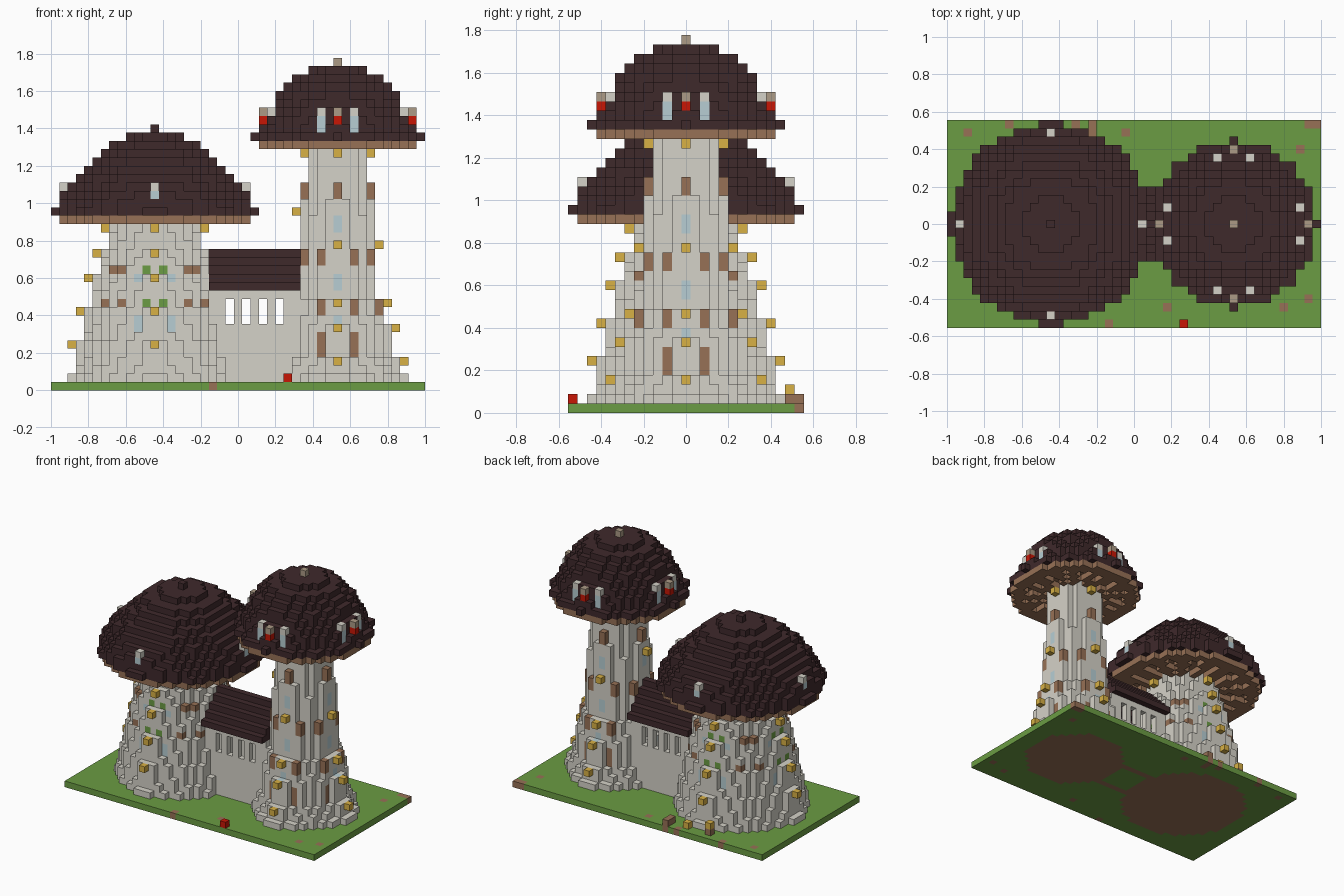
import bpy
import bmesh
from math import atan2, pi
from mathutils import Vector

cube = bpy.data.objects.get("Cube")
if cube:
    bpy.data.objects.remove(cube, do_unlink=True)

UNIT = 2 / 45  # edge of one building block


def linear(c):
    c /= 255
    return c / 12.92 if c <= 0.04045 else ((c + 0.055) / 1.055) ** 2.4


def make_material(name, *rgb):
    mat = bpy.data.materials.new(name)
    mat.use_nodes = True
    colour = [linear(c) for c in rgb] + [1]
    mat.diffuse_color = colour
    bsdf = next(n for n in mat.node_tree.nodes if n.type == "BSDF_PRINCIPLED")
    bsdf.inputs["Base Color"].default_value = colour
    return mat


MATS = {
    "stone": make_material("pale stone", 213, 210, 200),
    "dark": make_material("dark roof", 63, 41, 43),
    "wood": make_material("brown wood", 151, 113, 86),
    "gold": make_material("gold lantern", 216, 177, 69),
    "grass": make_material("grass green", 107, 156, 67),
    "glass": make_material("pale blue glass", 183, 206, 212),
    "red": make_material("red", 200, 22, 5),
    "beige": make_material("beige", 172, 155, 134),
}

blocks = {}  # (x, y, z) -> (part, colour)
SIDES = [(1, 0), (0, 1), (-1, 0), (0, -1)]


def put(part, colour, xs, ys, zs):
    for x in xs:
        for y in ys:
            for z in zs:
                blocks[x, y, z] = (part, colour)


def disc(square):
    """Cells whose squared distance from the axis is within the limit."""
    span = range(-12, 13)
    return [(x, y) for x in span for y in span if x * x + y * y <= square]


def place(part, colour, cx, out, across, levels, sides=SIDES):
    """Set a block on each side of a tower at a given distance out."""
    for ux, uy in sides:
        for a in {across, -across}:
            for z in levels:
                blocks[cx + ux * out - uy * a, uy * out + ux * a, z] = (part, colour)


def paint(part, colour, cx, across, levels):
    """Recolour the outermost block of a part on each side."""
    for ux, uy in SIDES:
        for a in {across, -across}:
            for z in levels:
                for d in range(12, 0, -1):
                    key = (cx + ux * d - uy * a, uy * d + ux * a, z)
                    if blocks.get(key, ("",))[0] == part:
                        blocks[key] = (part, colour)
                        break


def tower(part, cx, profile, ribs):
    """Tapering round wall from (level, squared radius) points, plus a
    stepped rib on each side from (reach, top level) points."""
    for (z0, s0), (z1, s1) in zip(profile, profile[1:]):
        for z in range(z0, z1 + 1):
            for x, y in disc(s0 + (s1 - s0) * (z - z0) / (z1 - z0)):
                blocks[cx + x, y, z] = (part, "stone")
    for reach, top in ribs:
        for out in range(1, reach + 1):
            for across in (0, 1):
                place(part, "stone", cx, out, across, range(1, top + 1))
    for x, y in disc(profile[0][1]):
        blocks[cx + x, y, 0] = ("ground", "wood")


def cap(part, cx, base, rim, squares):
    """Stepped dome with a wooden underside cut by radial gill grooves."""
    for i, square in enumerate(squares):
        for x, y in disc(square):
            blocks[cx + x, y, base + i] = (part, "dark")
    inner = set(disc((rim - 1) ** 2))
    for x, y in disc(rim * rim + rim):
        groove = (x, y) in inner and int((atan2(y, x) + pi) * 16 / pi) % 2
        blocks[cx + x, y, base - 1 + groove] = (part + "_lining", "wood")


# Ground slab with bare earth spots
put("ground", "grass", range(-22, 23), range(-12, 13), [0])
for x, y in [(-20, 11), (-15, 12), (-7, 12), (-5, 11), (-5, 12), (-1, 11), (20, 9), (21, 12),
             (22, 12), (21, -9), (18, -10), (4, -10), (-3, -12)]:
    put("ground", "wood", [x], [y], [0])

# Hall between the towers: slit walls and stepped gable roof
HALL = range(-3, 8)
for y in (-3, 3):
    put("hall_wall", "stone", HALL, [y], range(1, 13))
    put("ground", "wood", HALL, [y], [0])
    for x in range(-1, 6, 2):
        for z in (8, 9, 10):
            del blocks[x, y, z]
for i in range(5):
    put("hall_roof", "dark", HALL, {i - 4, 4 - i}, [12 + i])
    if i < 4:
        put("hall_roof", "dark", HALL, {i - 3, 3 - i}, [12 + i])

# Wide tower
WIDE = -10
cap("wide_cap", WIDE, 21, 11, [145, 137, 125, 112, 98, 80, 62, 48, 32, 10])
put("wide_cap", "dark", [WIDE], [0], [31])
paint("wide_cap", "glass", WIDE, 0, [23])
place("wide_cap_windows", "stone", WIDE, 11, 0, [24])
tower("wide_tower", WIDE, [(1, 90), (2, 86), (5, 76), (6, 70), (7, 67), (9, 62), (10, 57),
                           (13, 47), (14, 45), (16, 35), (17, 32), (20, 27), (21, 26)],
      [(10, 1), (9, 5), (8, 9), (7, 13), (6, 16)])
for across, colour, levels in [(4, "wood", [10, 14]), (1, "grass", [10, 14]),
                               (2, "glass", [7, 8, 13])]:
    paint("wide_tower", colour, WIDE, across, levels)
for out, z in [(10, 5), (9, 9), (8, 13), (7, 16)]:
    place("wide_tower_lanterns", "gold", WIDE, out, 0, [z], SIDES[1:])
place("wide_tower_lanterns", "gold", WIDE, 6, 0, [19])

# Tall tower
TALL = 12
cap("tall_cap", TALL, 30, 9, [98, 83, 78, 67, 58, 50, 37, 26, 10])
place("tall_cap", "dark", TALL, 10, 0, [30])
put("tall_cap_knob", "beige", [TALL], [0], [39])
paint("tall_cap", "glass", TALL, 2, [31, 32])
place("tall_cap_windows", "stone", TALL, 8, 2, [33])
place("tall_cap_windows", "red", TALL, 9, 0, [32])
place("tall_cap_windows", "beige", TALL, 9, 0, [33])
tower("tall_tower", TALL, [(1, 58), (2, 50), (3, 43), (4, 39), (7, 35), (8, 32), (10, 29),
                           (11, 22), (16, 20), (20, 18), (24, 16), (25, 14), (30, 13)],
      [(8, 1), (7, 3), (6, 7), (5, 10), (4, 20)])
for across, colour, levels in [(0, "wood", [23, 24]), (2, "wood", [4, 5, 6, 9, 10, 15, 16]),
                               (0, "glass", [7, 8, 12, 13, 19, 20])]:
    paint("tall_tower", colour, TALL, across, levels)
for out, z in [(8, 3), (7, 7), (6, 10), (5, 17)]:
    place("tall_tower_lanterns", "gold", TALL, out, 0, [z], SIDES[:2] + SIDES[3:])
place("tall_tower_lanterns", "gold", TALL, 5, 0, [21], SIDES[2:3])
place("tall_tower_lanterns", "gold", TALL, 4, 0, [28])

# Loose blocks on the grass
put("red_block", "red", [6], [-12], [1])
put("yard_blocks", "wood", [-5], [11, 12], [1])
put("yard_blocks", "gold", [-8], [11], [1])
put("yard_blocks", "wood", [-12], [11], [1])
put("yard_blocks", "gold", [-12], [11], [2])

# Turn every part into a mesh of its exposed block faces
AXES = [Vector((1, 0, 0)), Vector((0, 1, 0)), Vector((0, 0, 1))]


def build(part):
    bm = bmesh.new()
    corners, slots = {}, []

    def corner(p):
        key = tuple(round(c * 2) for c in p)
        if key not in corners:
            corners[key] = bm.verts.new(p * UNIT)
        return corners[key]

    for key, (owner, colour) in blocks.items():
        if owner != part:
            continue
        if colour not in slots:
            slots.append(colour)
        centre = Vector(key) + AXES[2] / 2
        for i in range(3):
            for sign in (1, -1):
                n = AXES[i] * sign
                if tuple(int(c) for c in Vector(key) + n) in blocks:
                    continue
                u, v = AXES[(i + 1) % 3] * sign, AXES[(i + 2) % 3]
                quad = [(-u - v), (u - v), (u + v), (v - u)]
                face = bm.faces.new([corner(centre + (n + q) / 2) for q in quad])
                face.material_index = slots.index(colour)
    mesh = bpy.data.meshes.new(part)
    bm.to_mesh(mesh)
    bm.free()
    for colour in slots:
        mesh.materials.append(MATS[colour])
    bpy.context.collection.objects.link(bpy.data.objects.new(part, mesh))


for name in sorted({owner for owner, _ in blocks.values()}):
    build(name)
